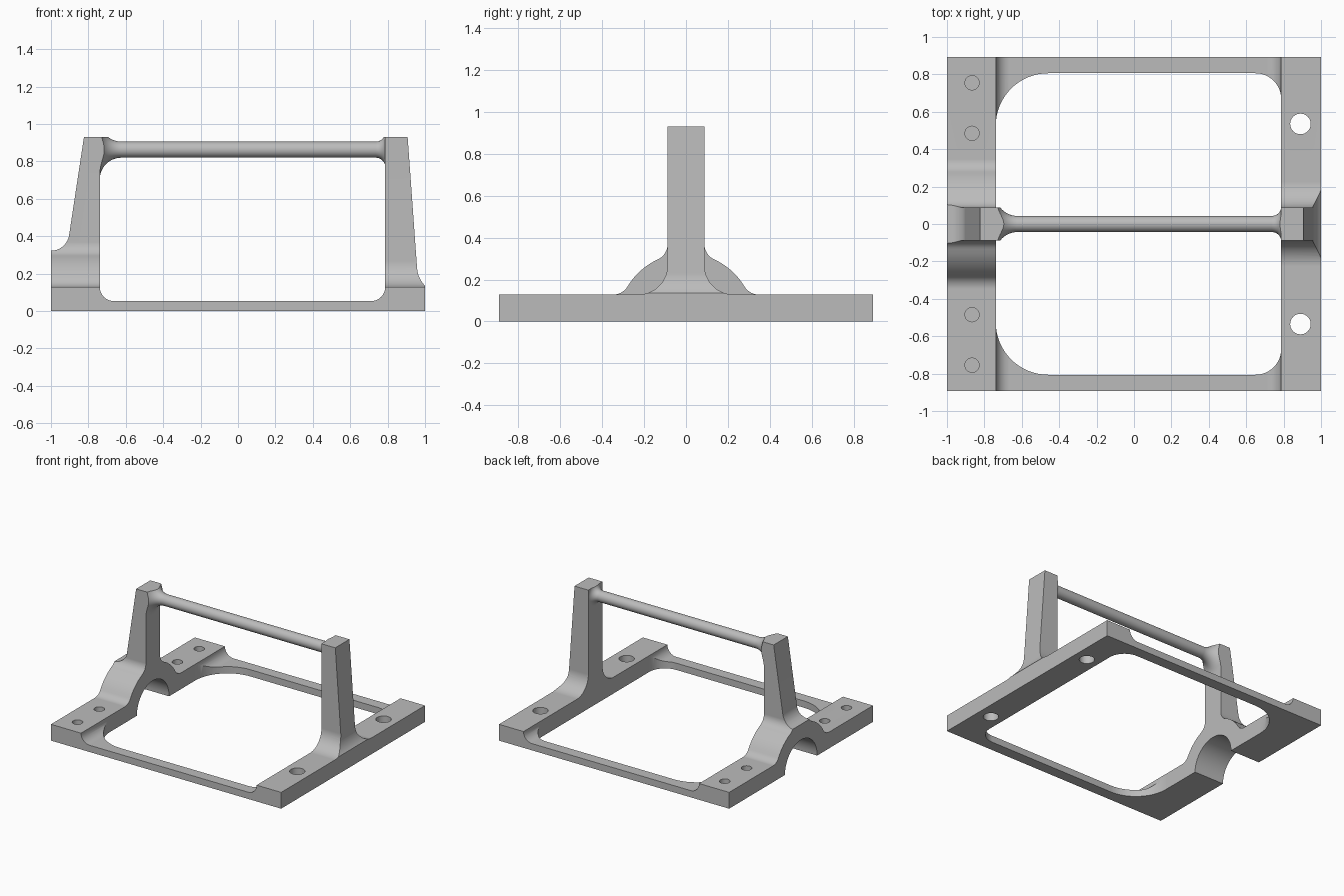
import bpy, bmesh
from math import sin, cos, radians, sqrt, atan2, degrees
from mathutils import Vector

old = bpy.data.objects.get("Cube")
if old:
    bpy.data.objects.remove(old, do_unlink=True)

# Overall dimensions
HALF_Y, TOP, BLOCK_Z, RAIL_Z = 0.893, 0.931, 0.128, 0.053
LEFT_IN, RIGHT_IN = -0.739, 0.787      # inner faces of the end blocks
POST, ARCH, TUNNEL = 0.088, 0.325, 0.2
ROD_Z, ROD_R = 0.8625, 0.043

grey = bpy.data.materials.new("plain_grey")
grey.use_nodes = True
grey.diffuse_color = (0.5, 0.5, 0.5, 1)
grey.node_tree.nodes["Principled BSDF"].inputs["Base Color"].default_value = (0.5, 0.5, 0.5, 1)


def arc(cx, cy, r, a, b, n=12):
    """Points on an arc from angle a to b in degrees."""
    angles = [radians(a + (b - a) * i / n) for i in range(n + 1)]
    return [(cx + r * cos(t), cy + r * sin(t)) for t in angles]


def finish(name, bm):
    bmesh.ops.recalc_face_normals(bm, faces=bm.faces[:])
    mesh = bpy.data.meshes.new(name)
    bm.to_mesh(mesh)
    bm.free()
    mesh.materials.append(grey)
    ob = bpy.data.objects.new(name, mesh)
    bpy.context.collection.objects.link(ob)
    return ob


def prism(name, points, axis, lo, hi):
    """Extrude a 2D outline along x, y or z."""
    place = {"x": lambda p: (lo, p[0], p[1]),
             "y": lambda p: (p[0], lo, p[1]),
             "z": lambda p: (p[0], p[1], lo)}[axis]
    bm = bmesh.new()
    face = bm.faces.new([bm.verts.new(place(p)) for p in points])
    ext = bmesh.ops.extrude_face_region(bm, geom=[face])
    step = Vector([hi - lo if axis == a else 0 for a in "xyz"])
    bmesh.ops.translate(bm, vec=step, verts=[v for v in ext["geom"] if isinstance(v, bmesh.types.BMVert)])
    return finish(name, bm)


def activate(ob):
    bpy.ops.object.select_all(action="DESELECT")
    ob.select_set(True)
    bpy.context.view_layer.objects.active = ob


def cut(ob, tool, operation):
    tool.hide_render = True
    mod = ob.modifiers.new("cut", "BOOLEAN")
    mod.operation, mod.solver, mod.object = operation, "EXACT", tool
    activate(ob)
    bpy.ops.object.modifier_apply(modifier=mod.name)
    bpy.data.objects.remove(tool, do_unlink=True)


def drill(ob, x, y, r, bottom):
    tool = prism("drill", arc(x, y, r, 0, 348.75, 31), "z", bottom, 0.3)
    cut(ob, tool, "DIFFERENCE")


def smooth(ob):
    activate(ob)
    bpy.ops.object.shade_smooth_by_angle(angle=radians(30))
    mod = ob.modifiers.new("even_shading", "WEIGHTED_NORMAL")
    mod.keep_sharp = True


def mirrored(half):
    return half + [(-y, z) for y, z in reversed(half)]


# Left end: block, arched saddle with tunnel, and post
f = 0.08
low_z, low_y = BLOCK_Z + f, sqrt((ARCH + f) ** 2 - (BLOCK_Z + f) ** 2)
high_y = POST + f
high_z = sqrt((ARCH + f) ** 2 - high_y ** 2)
a_low, a_high = degrees(atan2(low_z, low_y)), degrees(atan2(high_z, high_y))
half = [(HALF_Y, 0), (HALF_Y, BLOCK_Z)]
half += arc(low_y, low_z, f, 270, 180 + a_low, 8)
half += arc(0, 0, ARCH, a_low, a_high, 8)[1:]
half += arc(high_y, high_z, f, 180 + a_high, 180, 8)[1:] + [(POST, TOP)]
left_end = prism("left_end", mirrored(half) + arc(0, 0, TUNNEL, 180, 0, 32), "x", -1, LEFT_IN)
taper = [(-1.2, -0.1), (-1.2, 0.322)] + arc(-1, 0.42, 0.098, -90, -8)
taper += [(-0.813, 1), (-0.6, 1), (-0.6, -0.1)]
cut(left_end, prism("left_taper", taper, "y", -1, 1), "INTERSECT")
for y in (0.485, 0.755):
    for side in (-1, 1):
        drill(left_end, -0.866, side * y, 0.038, 0.04)

# Right end: block and post with flared foot
g = 0.14
half = [(HALF_Y, 0), (HALF_Y, BLOCK_Z)]
half += arc(POST + g, BLOCK_Z + g, g, 270, 180) + [(POST, TOP)]
right_end = prism("right_end", mirrored(half), "x", RIGHT_IN, 1)
taper = [(0.6, -0.1), (0.6, 1), (0.902, 1)] + arc(1.107, 0.24, 0.15, 184, 270, 16)
taper += [(1.2, 0.09), (1.2, -0.1)]
cut(right_end, prism("right_taper", taper, "y", -1, 1), "INTERSECT")
for side in (-1, 1):
    drill(right_end, 0.89, side * 0.535, 0.055, -0.1)

# Low rails with rounded window corners, blended up to the end blocks
IN_Y, BIG, SMALL = 0.806, 0.28, 0.137
b = BLOCK_Z - RAIL_Z
rails = []
for name, side in (("front_rail", -1), ("back_rail", 1)):
    plan = [(LEFT_IN, HALF_Y), (RIGHT_IN, HALF_Y)]
    plan += arc(RIGHT_IN - SMALL, IN_Y - SMALL, SMALL, 0, 90)
    plan += arc(LEFT_IN + BIG, IN_Y - BIG, BIG, 90, 180, 16)
    rail = prism(name, [(x, side * y) for x, y in plan], "z", 0, 0.2)
    blend = [(-0.9, -0.1), (-0.9, BLOCK_Z)]
    blend += arc(LEFT_IN + b, BLOCK_Z, b, 180, 270)
    blend += arc(RIGHT_IN - b, BLOCK_Z, b, 270, 360) + [(0.9, BLOCK_Z), (0.9, -0.1)]
    cut(rail, prism("rail_blend", blend, "y", -1, 1), "INTERSECT")
    rails.append(rail)

# Round crossbar flaring into both posts, trimmed flush with them
fl, fr = 0.115, 0.05
profile = arc(LEFT_IN + fl, ROD_R + fl, fl, 180, 270)
profile += arc(RIGHT_IN - fr, ROD_R + fr, fr, 270, 360, 10)
bm = bmesh.new()
verts = [bm.verts.new((x, 0, ROD_Z + r)) for x, r in profile]
edges = [bm.edges.new(pair) for pair in zip(verts, verts[1:])]
bmesh.ops.spin(bm, geom=verts + edges, cent=(0, 0, ROD_Z), axis=(1, 0, 0),
               angle=radians(360), steps=40, use_duplicate=False)
bmesh.ops.remove_doubles(bm, verts=bm.verts[:], dist=0.0001)
bmesh.ops.holes_fill(bm, edges=[e for e in bm.edges if e.is_boundary], sides=0)
crossbar = finish("crossbar", bm)
trim = [(-POST, 0.5), (POST, 0.5), (POST, TOP), (-POST, TOP)]
cut(crossbar, prism("trim_box", trim, "x", -0.9, 0.9), "INTERSECT")

for ob in [left_end, right_end, crossbar] + rails:
    smooth(ob)
